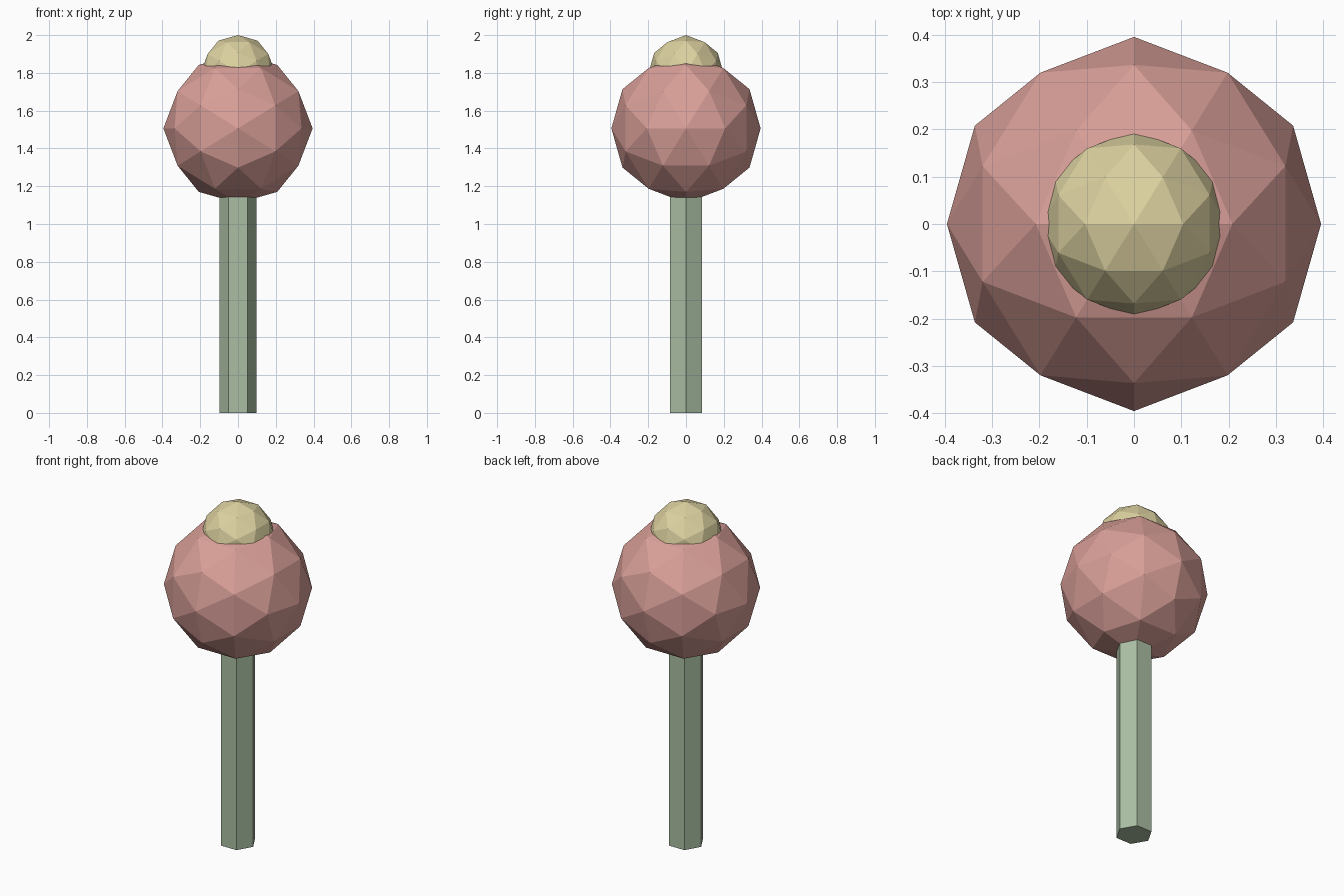
import bpy, bmesh, math
from mathutils import Vector

if "Cube" in bpy.data.objects:
    bpy.data.objects.remove(bpy.data.objects["Cube"])

S = 2 / 4.05                      # overall scale


def material(name, rgb):
    mat = bpy.data.materials.new(name)
    lin = [((c / 255 + 0.055) / 1.055) ** 2.4 for c in rgb]
    mat.diffuse_color = (*lin, 1)
    mat.use_nodes = True
    mat.node_tree.nodes["Principled BSDF"].inputs["Base Color"].default_value = mat.diffuse_color
    return mat


def add_object(name, bm, mat, z):
    bmesh.ops.recalc_face_normals(bm, faces=bm.faces)
    mesh = bpy.data.meshes.new(name)
    bm.to_mesh(mesh)
    bm.free()
    mesh.materials.append(mat)
    obj = bpy.data.objects.new(name, mesh)
    obj.location.z = z
    bpy.context.collection.objects.link(obj)
    return obj


def faceted_ball(name, radius, z, mat):
    """80-sided ball: icosahedron corners plus edge midpoints pushed out."""
    phi = (1 + math.sqrt(5)) / 2
    corners = []
    for a in (-1, 1):
        for b in (-phi, phi):
            corners += [Vector((b, a, 0)), Vector((0, b, a)), Vector((a, 0, b))]
    points = list(corners)
    for i, p in enumerate(corners):
        for q in corners[:i]:
            if (p - q).length < 2.01:
                points.append(p + q)
    bm = bmesh.new()
    for p in points:
        bm.verts.new(p.normalized() * radius)
    bmesh.ops.convex_hull(bm, input=bm.verts)
    return add_object(name, bm, mat, z)


green = material("sage green", (170, 190, 163))
pink = material("dusty pink", (217, 159, 152))
yellow = material("pale yellow", (220, 209, 160))

# Hexagonal stem, running up into the ball
bm = bmesh.new()
height = 2.5 * S
bmesh.ops.create_cone(bm, cap_ends=True, segments=6, radius1=0.2 * S,
                      radius2=0.2 * S, depth=height)
for v in bm.verts:                # corners point along x
    v.co.x, v.co.y = v.co.y, -v.co.x
add_object("stem", bm, green, height / 2)

# Large ball and the small cap ball sunk into its top
faceted_ball("large_ball", 0.8 * S, 3.05 * S, pink)
faceted_ball("top_ball", 0.4 * S, 3.65 * S, yellow)
